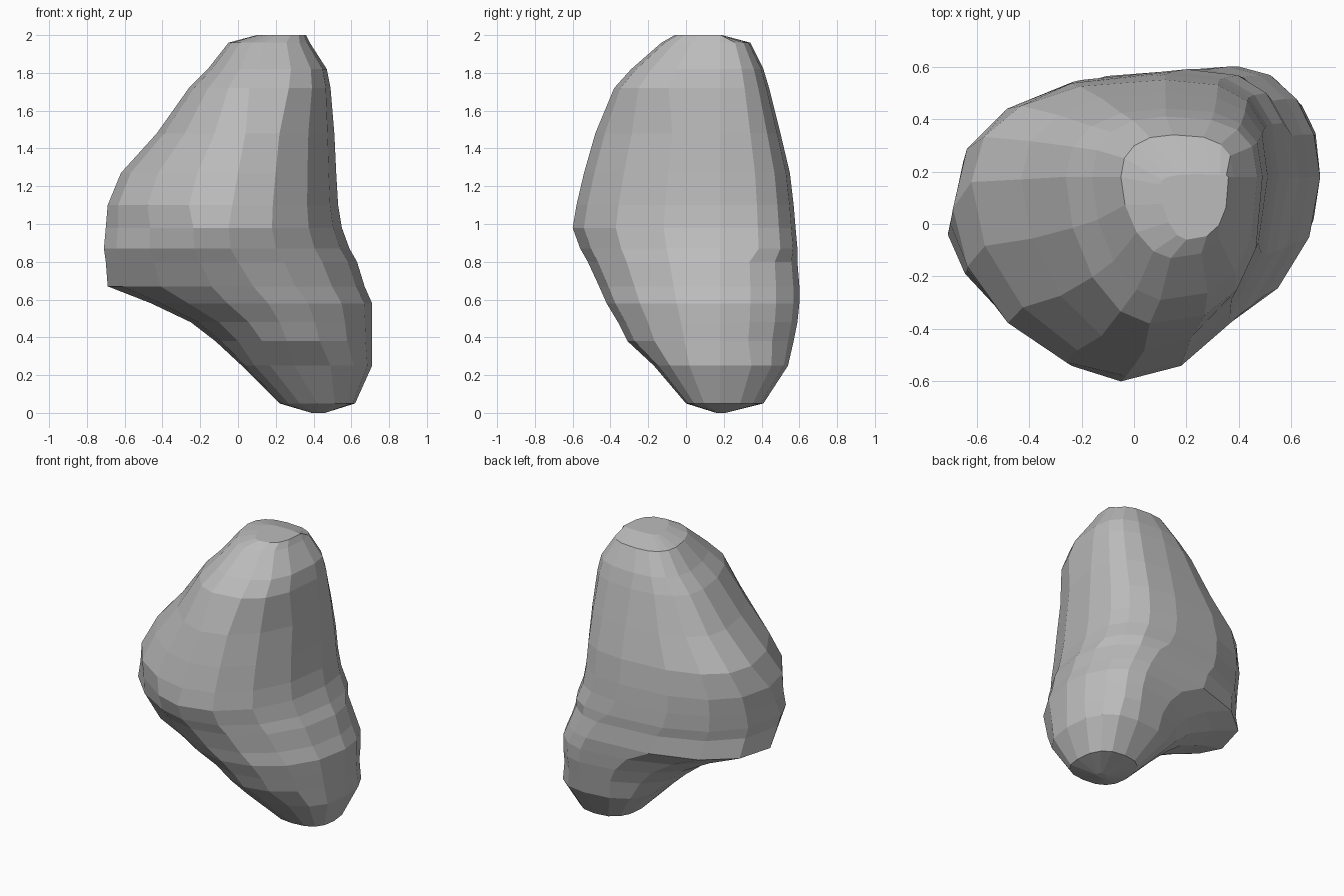
import bpy
import bmesh
from math import cos, sin, pi

SIDES = 16

default = bpy.data.objects.get("Cube")
if default:
    bpy.data.objects.remove(default, do_unlink=True)


def make_material(name, color):
    material = bpy.data.materials.new(name)
    material.use_nodes = True
    material.diffuse_color = color
    material.node_tree.nodes["Principled BSDF"].inputs["Base Color"].default_value = color
    return material


# Horizontal sections from foot to crown:
# height, right edge, left edge, front edge, back edge, front apex x, back apex x, right tip y
sections = [
    (0, .39, .46, .16, .21, .42, .42, .18),
    (.05, .22, .62, 0, .41, .42, .42, .18),
    (.25, .02, .71, -.17, .54, .3, .42, .18),
    (.38, -.12, .71, -.31, .57, .26, .42, .18),
    (.48, -.25, .71, -.36, .59, .22, .42, .16),
    (.58, -.46, .71, -.42, .6, .16, .4, .12),
    (.67, -.69, .67, -.46, .6, .08, .36, .05),
    (.8, -.7, .63, -.52, .59, 0, .28, -.02),
    (.87, -.71, .59, -.56, .59, -.04, .2, -.04),
    (.98, -.7, .55, -.6, .58, -.05, .14, 0),
    (1.1, -.69, .53, -.58, .57, -.03, .12, .06),
    (1.27, -.62, .52, -.54, .55, 0, .12, .16),
    (1.48, -.43, .51, -.48, .5, .04, .12, .17),
    (1.72, -.26, .49, -.38, .44, .06, .12, .18),
    (1.82, -.16, .47, -.29, .41, .1, .12, .18),
    (1.96, -.05, .38, -.13, .34, .14, .15, .18),
    (2, .1, .36, -.06, .19, .2, .22, .15),
]


def signed_power(value, power):
    return abs(value) ** power * (1 if value > 0 else -1)


def corner_power(z, left, back):
    """Roundness of a quarter: below one is boxy, above one is flatter."""
    if z < .3:
        return .8
    if back:
        if left:
            return .72 if z > .85 else 1
        return .85 if z > .6 else 1
    if left:
        return .75 if z > 1.6 else 1
    return 1.3 if .6 < z < 1.05 else 1.1


def section_point(section, angle):
    """Point on a lopsided oval made of four different quarter curves."""
    z, right, left, front, back, front_x, back_x, right_y = section
    c, s = cos(angle), sin(angle)
    is_left, is_back = c > 0, s > 0
    apex_x = back_x if is_back else front_x
    middle_y = .18 if is_left else right_y
    power = corner_power(z, is_left, is_back)
    c, s = signed_power(c, power), signed_power(s, power)
    x = apex_x + c * (left - apex_x if is_left else apex_x - right)
    y = middle_y + s * (back - middle_y if is_back else middle_y - front)
    return x, y, z


# Boulder: loft the sections and cap both ends
mesh = bpy.data.meshes.new("boulder")
boulder = bpy.data.objects.new("boulder", mesh)
bpy.context.collection.objects.link(boulder)
bm = bmesh.new()
rings = [[bm.verts.new(section_point(s, 2 * pi * i / SIDES)) for i in range(SIDES)]
         for s in sections]
for lower, upper in zip(rings, rings[1:]):
    for i in range(SIDES):
        j = (i + 1) % SIDES
        bm.faces.new((lower[i], lower[j], upper[j], upper[i]))
bm.faces.new(reversed(rings[0]))
bm.faces.new(rings[-1])
bmesh.ops.recalc_face_normals(bm, faces=bm.faces)
bm.to_mesh(mesh)
bm.free()

# Plain stone, flat shaded
mesh.materials.append(make_material("grey stone", (.5, .5, .5, 1)))
